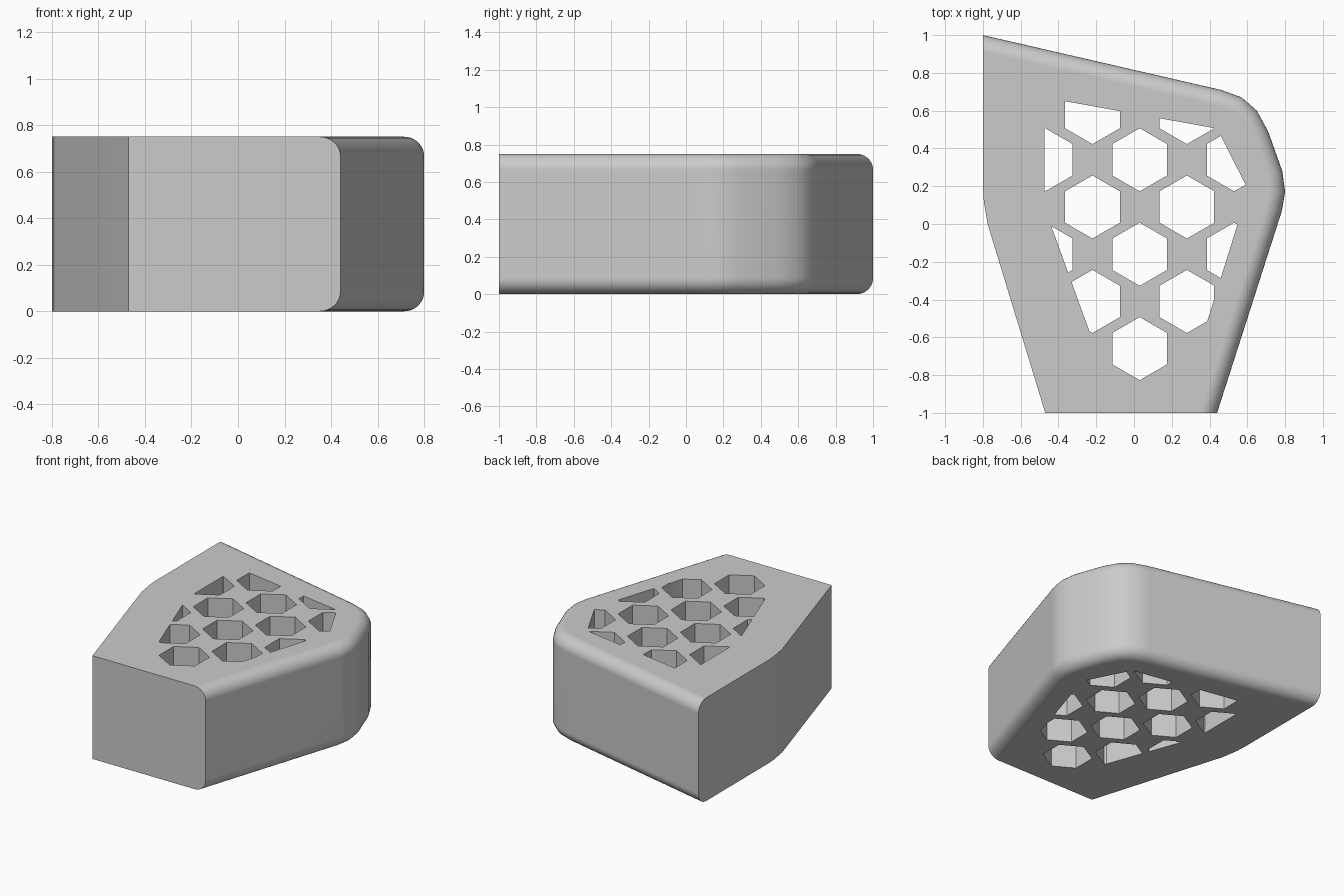
import bpy
import bmesh
import math
from mathutils import Vector

HEIGHT = 0.75
ROUND = 0.085

cube = bpy.data.objects.get("Cube")
if cube:
    bpy.data.objects.remove(cube, do_unlink=True)


def make_material(name, value):
    mat = bpy.data.materials.new(name)
    mat.use_nodes = True
    colour = (value, value, value, 1)
    mat.diffuse_color = colour
    mat.node_tree.nodes["Principled BSDF"].inputs["Base Color"].default_value = colour
    return mat


def make_object(name, bm):
    bmesh.ops.recalc_face_normals(bm, faces=bm.faces)
    mesh = bpy.data.meshes.new(name)
    bm.to_mesh(mesh)
    bm.free()
    obj = bpy.data.objects.new(name, mesh)
    bpy.context.collection.objects.link(obj)
    return obj


def extrude_up(bm, faces, depth):
    made = bmesh.ops.extrude_face_region(bm, geom=faces)["geom"]
    verts = [v for v in made if isinstance(v, bmesh.types.BMVert)]
    bmesh.ops.translate(bm, verts=verts, vec=(0, 0, depth))


# Block: plan outline, counter-clockwise from the front left corner
front = [(-0.47, -1), (0.44, -1)]
rounded_side = [(0.783, 0.07), (0.80, 0.17), (0.785, 0.28), (0.71, 0.49), (0.65, 0.60),
                (0.57, 0.67), (0.46, 0.71)]
flat_side = [(-0.80, 1), (-0.80, 0.19), (-0.795, 0.12), (-0.775, 0)]
outline = front + rounded_side + flat_side

bm = bmesh.new()
base = bm.faces.new([bm.verts.new((x, y, 0)) for x, y in outline])
extrude_up(bm, [base], HEIGHT)
bm.normal_update()

# Round the top and bottom rims along the right and back walls only
chain = [Vector(p) for p in front[1:] + rounded_side + flat_side[:1]]


def on_chain(v):
    return any((v.co.xy - p).length < 0.001 for p in chain)


rims = [e for e in bm.edges
        if abs(e.verts[0].co.z - e.verts[1].co.z) < 0.001 and all(on_chain(v) for v in e.verts)]
bmesh.ops.bevel(bm, geom=rims, offset=ROUND, segments=8, profile=0.5, affect='EDGES')
block = make_object("vented_block", bm)
block.data.materials.append(make_material("light grey", 0.6))

# Honeycomb cutter: hexagons trimmed to the border of the vent area
border = [(-0.475, 0.67), (-0.475, 0.09), (-0.13, -0.86), (0.28, -0.86),
          (0.605, 0.18), (0.44, 0.505)]
bm = bmesh.new()
for row in range(6):
    for col in range(-2, 3):
        if (row + col) % 2:
            continue
        cx, cy = 0.03 + col * 0.25, -0.66 + row * 0.25
        corners = [math.radians(90 + 60 * k) for k in range(6)]
        bm.faces.new([bm.verts.new((cx + 0.167 * math.cos(a), cy + 0.167 * math.sin(a), -0.1))
                      for a in corners])
for start, end in zip(border, border[1:] + border[:1]):
    dx, dy = end[0] - start[0], end[1] - start[1]
    bmesh.ops.bisect_plane(bm, geom=bm.verts[:] + bm.edges[:] + bm.faces[:], dist=0.0001,
                           plane_co=(*start, 0), plane_no=(dy, -dx, 0), clear_outer=True)
# Drop slivers too small to be openings
slivers = [f for f in bm.faces if f.calc_area() < 0.003]
bmesh.ops.delete(bm, geom=slivers, context='FACES')
extrude_up(bm, bm.faces[:], HEIGHT + 0.2)
cutter = make_object("vent_cutter", bm)
cutter.hide_render = True

# Cut the vents and shade
bpy.ops.object.select_all(action='DESELECT')
bpy.context.view_layer.objects.active = block
block.select_set(True)
cut = block.modifiers.new("vents", 'BOOLEAN')
cut.operation = 'DIFFERENCE'
cut.solver = 'EXACT'
cut.object = cutter
bpy.ops.object.modifier_apply(modifier=cut.name)
bpy.data.objects.remove(cutter, do_unlink=True)
bpy.ops.object.shade_smooth_by_angle(angle=math.radians(30))
weighted = block.modifiers.new("flat_normals", 'WEIGHTED_NORMAL')
weighted.keep_sharp = True
